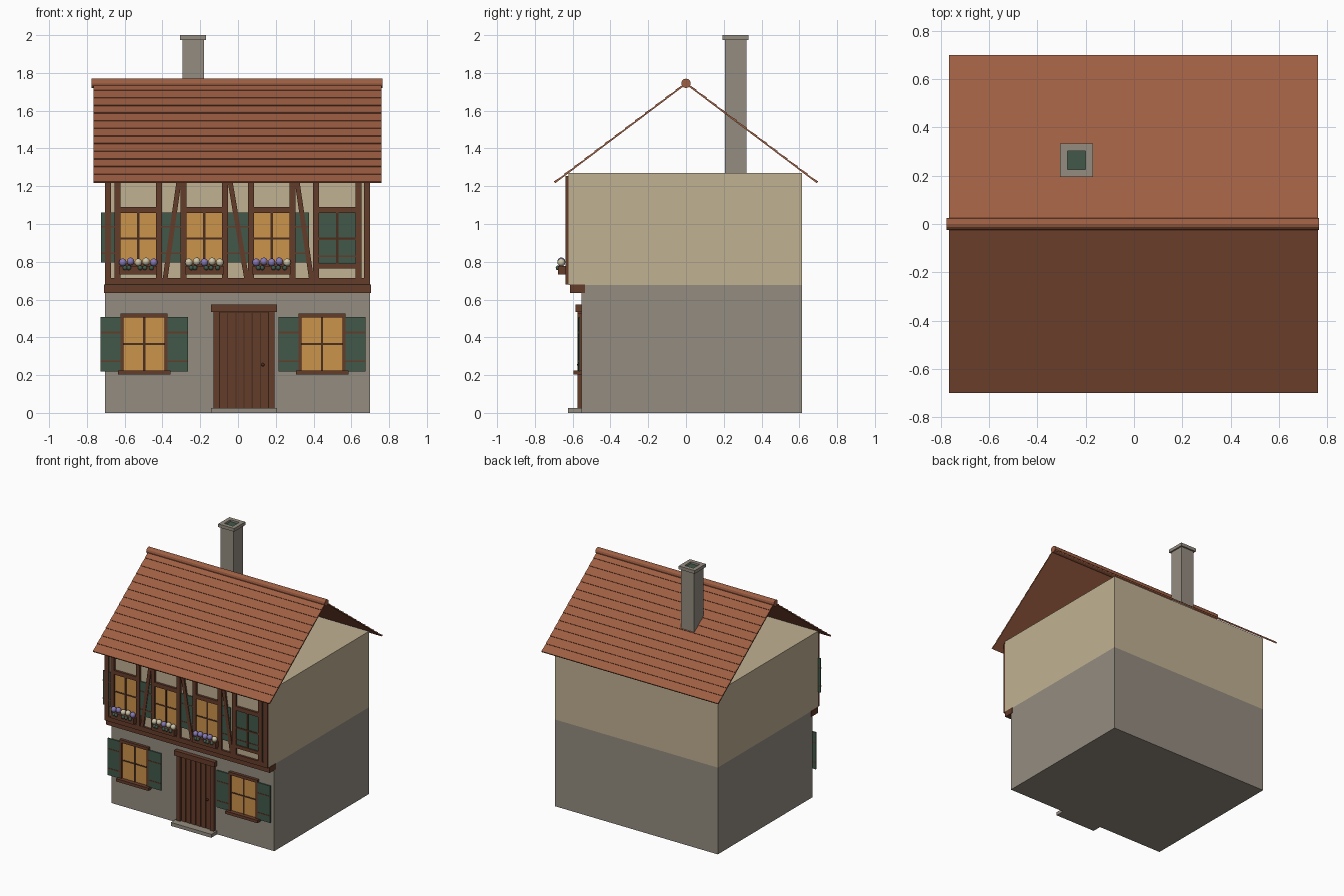
import bpy
import bmesh
from math import radians
from mathutils import Matrix, Vector

default = bpy.data.objects.get("Cube")
if default:
    bpy.data.objects.remove(default, do_unlink=True)


def linear(value):
    value /= 255
    return value / 12.92 if value <= 0.04045 else ((value + 0.055) / 1.055) ** 2.4


def material(name, *rgb):
    mat = bpy.data.materials.new(name)
    color = [linear(c) for c in rgb] + [1]
    mat.diffuse_color = color
    mat.use_nodes = True
    mat.node_tree.nodes["Principled BSDF"].inputs["Base Color"].default_value = color
    return mat


stone = material("grey stone", 148, 140, 128)
plaster = material("cream plaster", 192, 177, 146)
timber = material("brown timber", 100, 60, 42)
dark_wood = material("dark wood", 74, 45, 30)
tile = material("clay tile", 157, 94, 66)
green = material("green paint", 65, 89, 73)
glass = material("warm glass", 203, 147, 76)
purple = material("purple petals", 134, 122, 182)
pale = material("pale petals", 205, 196, 168)


def finish(name, bm, mat):
    bmesh.ops.recalc_face_normals(bm, faces=bm.faces)
    mesh = bpy.data.meshes.new(name)
    bm.to_mesh(mesh)
    bm.free()
    mesh.materials.append(mat)
    obj = bpy.data.objects.new(name, mesh)
    bpy.context.collection.objects.link(obj)
    return obj


def boxes(name, mat, *ranges):
    """One object from boxes given as x, y and z ranges."""
    bm = bmesh.new()
    for x0, x1, y0, y1, z0, z1 in ranges:
        middle = Matrix.Translation(((x0 + x1) / 2, (y0 + y1) / 2, (z0 + z1) / 2))
        size = Matrix.Diagonal((x1 - x0, y1 - y0, z1 - z0, 1))
        bmesh.ops.create_cube(bm, size=1, matrix=middle @ size)
    return finish(name, bm, mat)


def prisms(name, mat, profiles, offset):
    """Extrude flat profiles by an offset."""
    bm = bmesh.new()
    for points in profiles:
        face = bm.faces.new([bm.verts.new(p) for p in points])
        made = bmesh.ops.extrude_face_region(bm, geom=[face])["geom"]
        verts = [v for v in made if isinstance(v, bmesh.types.BMVert)]
        bmesh.ops.translate(bm, verts=verts, vec=offset)
    return finish(name, bm, mat)


def balls(name, mat, centres, radius):
    bm = bmesh.new()
    for c in centres:
        bmesh.ops.create_uvsphere(bm, u_segments=10, v_segments=6, radius=radius,
                                  matrix=Matrix.Translation(c))
    obj = finish(name, bm, mat)
    for poly in obj.data.polygons:
        poly.use_smooth = True
    return obj


left, right, back = -0.705, 0.70, 0.615
low, up = -0.553, -0.622      # front planes of the two storeys

# Storeys
boxes("ground_floor", stone, (left, right, low, back, 0, 0.677))
boxes("upper_floor", plaster, (left, right, up, back, 0.677, 1.27))

# Roof of overlapping courses on both slopes
courses = 13
ridge = Vector((-0.765, 0, 1.745))
for side, label in ((-1, "front"), (1, "back")):
    eave = Vector((-0.765, side * 0.695, 1.22))
    run = eave - ridge
    normal = Vector((0, -side * run.z, abs(run.y))).normalized()
    rows = []
    for i in range(courses):
        a, b = ridge + run * (i / courses), ridge + run * ((i + 1) / courses)
        rows.append([a - normal * 0.005, b - normal * 0.005,
                     b + normal * 0.007, a + normal * 0.002])
    prisms(label + "_roof_slope", tile, rows, (1.525, 0, 0))
bm = bmesh.new()
bmesh.ops.create_cone(bm, cap_ends=True, segments=12, radius1=0.025, radius2=0.025, depth=1.54,
                      matrix=Matrix.Translation((-0.005, 0, 1.745)) @ Matrix.Rotation(radians(90), 4, "Y"))
finish("ridge_cap", bm, tile)

# Chimney with a hollow cap
cx, cy = -0.238, 0.263
boxes("chimney", stone, (cx - 0.057, cx + 0.057, cy - 0.057, cy + 0.057, 1.27, 1.98))
outer, inner = 0.069, 0.038
boxes("chimney_cap", stone,
      *[(cx - outer, cx + outer, cy + s - 0.0155, cy + s + 0.0155, 1.975, 2) for s in (-0.0535, 0.0535)],
      *[(cx + s - 0.0155, cx + s + 0.0155, cy - inner, cy + inner, 1.975, 2) for s in (-0.0535, 0.0535)])
boxes("chimney_opening", green, (cx - inner, cx + inner, cy - inner, cy + inner, 1.98, 1.986))

# Timber frame of the upper floor
boxes("jetty_beam", timber, (left - 0.004, right + 0.004, -0.614, -0.535, 0.635, 0.679))
boxes("sill_beam", timber, (left, right, -0.638, up, 0.679, 0.715))
boxes("corner_posts", timber,
      (left, left + 0.032, -0.638, up, 0.715, 1.255),
      (right - 0.032, right, -0.638, up, 0.715, 1.255))
braces = []
for bottom, top in ((-0.385, -0.31), (0.045, -0.045), (0.388, 0.31)):
    braces.append([(bottom - 0.013, up, 0.715), (bottom + 0.013, up, 0.715),
                   (top + 0.013, up, 1.245), (top - 0.013, up, 1.245)])
prisms("diagonal_braces", timber, braces, (0, -0.014, 0))


def shutters(name, spans, front, z0, z1):
    height = z1 - z0
    boxes(name, green, *[(a, b, front - 0.009, front, z0, z1) for a, b in spans])
    boxes(name + "_battens", timber,
          *[(a, b, front - 0.011, front, z0 + height * f, z0 + height * f + 0.008)
            for a, b in spans for f in (0.17, 0.7)])


def glazing(name, x, half, front, z0, z1, pane=glass):
    boxes(name + "_panes", pane, (x - half, x + half, front - 0.009, front, z0, z1))
    mid = (z0 + z1) / 2
    boxes(name + "_glazing_bars", dark_wood,
          (x - 0.006, x + 0.006, front - 0.013, front, z0, z1),
          (x - half, x + half, front - 0.012, front, mid - 0.005, mid + 0.005))


# Upper windows
upper_windows = (-0.528, -0.178, 0.178, 0.525)
for n, x in enumerate(upper_windows, 1):
    name = "upper_window_%d" % n
    closed = n == 4
    half, outer = (0.094, 0.125) if not closed else (0.098, 0.127)
    boxes(name + "_frame", timber,
          *[(x + s * (half + outer) / 2 - 0.016, x + s * (half + outer) / 2 + 0.016,
             -0.639, up, 0.715, 1.255) for s in (-1, 1)],
          (x - half, x + half, -0.639, up, 1.058, 1.09),
          (x - half, x + half, -0.639, up, 0.765, 0.79))
    glazing(name, x, half, up, 0.79, 1.058, green if closed else glass)
    if closed:
        boxes(name + "_battens", timber,
              *[(x - half, x + half, -0.634, up, z, z + 0.008) for z in (0.825, 0.915)])
    else:
        shutters(name + "_shutters", [(x - 0.198, x - half), (x + half, x + 0.198)], up, 0.795, 1.06)

# Flower boxes with two petal colours and trailing leaves
patterns = ("ppwwp", "wwpww", "ppppw")
for n, (x, pattern) in enumerate(zip(upper_windows, patterns), 1):
    name = "flower_box_%d" % n
    boxes(name, timber,
          (x - 0.1, x + 0.1, -0.677, -0.635, 0.732, 0.778))
    spots = [(x + (i - 2) * 0.041, -0.66, 0.797 + 0.005 * (i % 2)) for i in range(5)]
    for key, petals, label in (("p", purple, "purple"), ("w", pale, "pale")):
        balls("%s_%s_flowers" % (name, label), petals,
              [s for s, k in zip(spots, pattern) if k == key], 0.021)
    balls(name + "_leaves", green,
          [(x + d, -0.677, 0.768) for d in (-0.07, -0.05, 0.01, 0.035, 0.07)], 0.013)

# Ground floor windows
for label, x in (("right", -0.497), ("left", 0.445)):
    name = label + "_lower_window"
    boxes(name + "_frame", timber,
          (x - 0.124, x - 0.108, -0.573, low, 0.225, 0.505),
          (x + 0.108, x + 0.124, -0.573, low, 0.225, 0.505),
          (x - 0.124, x + 0.124, -0.575, low, 0.505, 0.527))
    boxes(name + "_sill", timber, (x - 0.139, x + 0.139, -0.595, low, 0.203, 0.225))
    glazing(name, x, 0.108, low, 0.225, 0.505)
    shutters(name + "_shutters", [(x - 0.231, x - 0.124), (x + 0.124, x + 0.231)], low - 0.008, 0.22, 0.508)

# Door
dx = 0.032
boxes("door_frame", timber,
      (dx - 0.162, dx - 0.13, -0.575, low, 0.027, 0.535),
      (dx + 0.13, dx + 0.162, -0.575, low, 0.027, 0.535))
boxes("door_lintel", timber, (dx - 0.175, dx + 0.175, -0.585, low, 0.535, 0.573))
boxes("door_backing", dark_wood, (dx - 0.13, dx + 0.13, -0.557, low, 0.027, 0.535))
plank = 0.26 / 6
boxes("door_planks", timber,
      *[(dx - 0.13 + i * plank + 0.003, dx - 0.13 + (i + 1) * plank - 0.003,
         -0.563, low, 0.027, 0.53) for i in range(6)])
balls("door_knob", dark_wood, [(dx + 0.1, -0.568, 0.255)], 0.009)
boxes("doorstep", stone, (dx - 0.175, dx + 0.175, -0.625, low, 0, 0.027))
